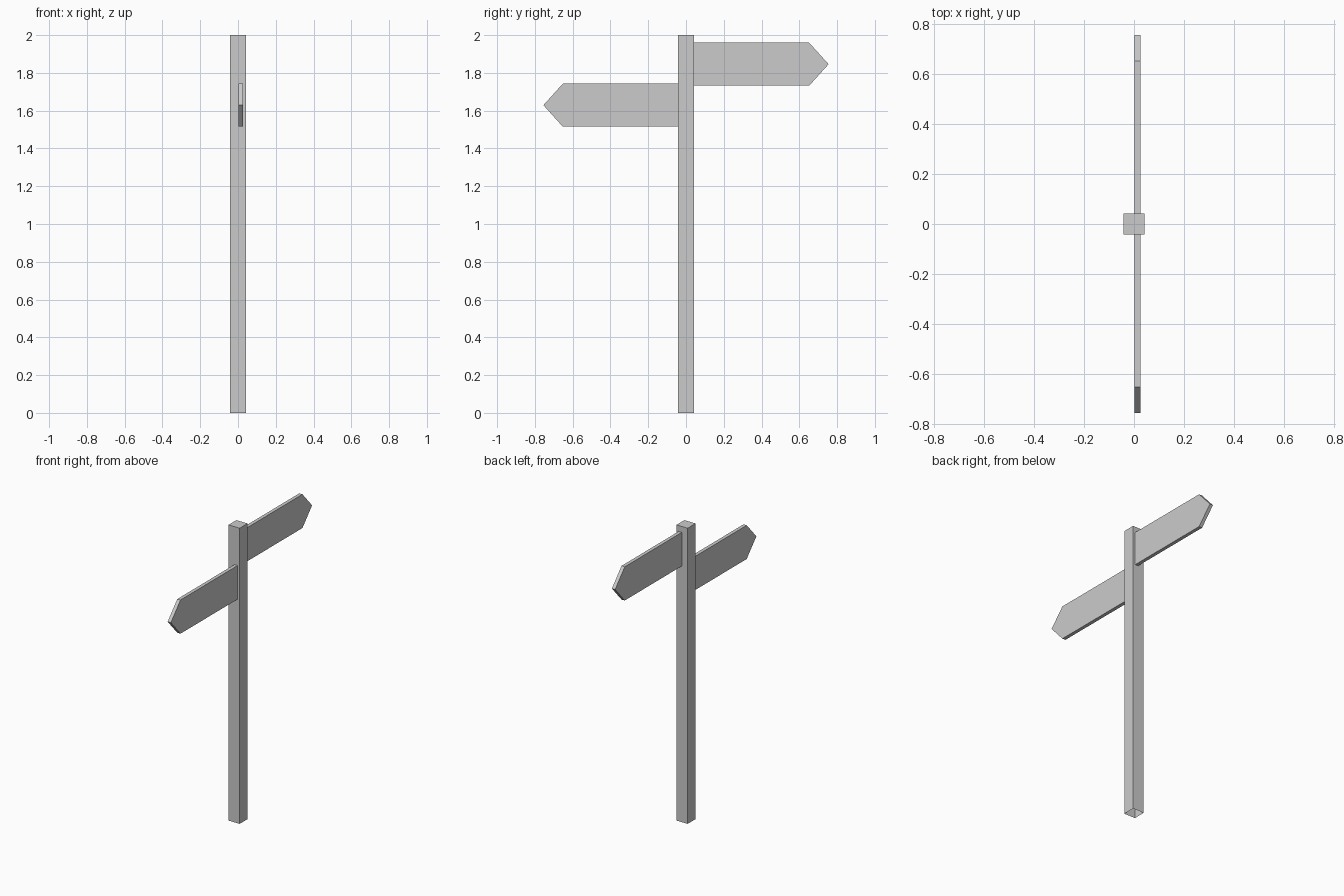
import bpy
import bmesh

if "Cube" in bpy.data.objects:
    bpy.data.objects.remove(bpy.data.objects["Cube"], do_unlink=True)

COLOUR = (0.6, 0.6, 0.6, 1.0)
grey = bpy.data.materials.new("plain_grey")
grey.use_nodes = True
grey.diffuse_color = COLOUR
grey.node_tree.nodes["Principled BSDF"].inputs["Base Color"].default_value = COLOUR

HALF_POST = 0.042
HEIGHT = 2.0
BOARD_X = (0.002, 0.026)
SHOULDER, TIP, HALF_BOARD = 0.652, 0.755, 0.114


def extruded(name, profile, offset, open_start=False):
    """Extrude a flat outline into a flat-shaded solid, optionally open at its start."""
    bm = bmesh.new()
    base = bm.faces.new([bm.verts.new(p) for p in profile])
    far = bmesh.ops.extrude_face_region(bm, geom=[base], use_keep_orig=True)["geom"]
    moved = [v for v in far if isinstance(v, bmesh.types.BMVert)]
    bmesh.ops.translate(bm, verts=moved, vec=offset)
    bmesh.ops.recalc_face_normals(bm, faces=bm.faces)
    if open_start:
        bmesh.ops.delete(bm, geom=[base], context="FACES_ONLY")
    mesh = bpy.data.meshes.new(name)
    bm.to_mesh(mesh)
    bm.free()
    mesh.materials.append(grey)
    obj = bpy.data.objects.new(name, mesh)
    bpy.context.collection.objects.link(obj)
    return obj


# Square post, open underneath
h = HALF_POST
extruded("post", [(-h, -h, 0), (h, -h, 0), (h, h, 0), (-h, h, 0)],
         (0, 0, HEIGHT), open_start=True)

# Pointed boards facing opposite ways, one above the other
for name, side, z in (("front_board", -1, 1.629), ("back_board", 1, 1.846)):
    outline = [(h - 0.005, -HALF_BOARD), (SHOULDER, -HALF_BOARD), (TIP, 0),
               (SHOULDER, HALF_BOARD), (h - 0.005, HALF_BOARD)]
    extruded(name, [(BOARD_X[0], side * y, z + dz) for y, dz in outline],
             (BOARD_X[1] - BOARD_X[0], 0, 0))
